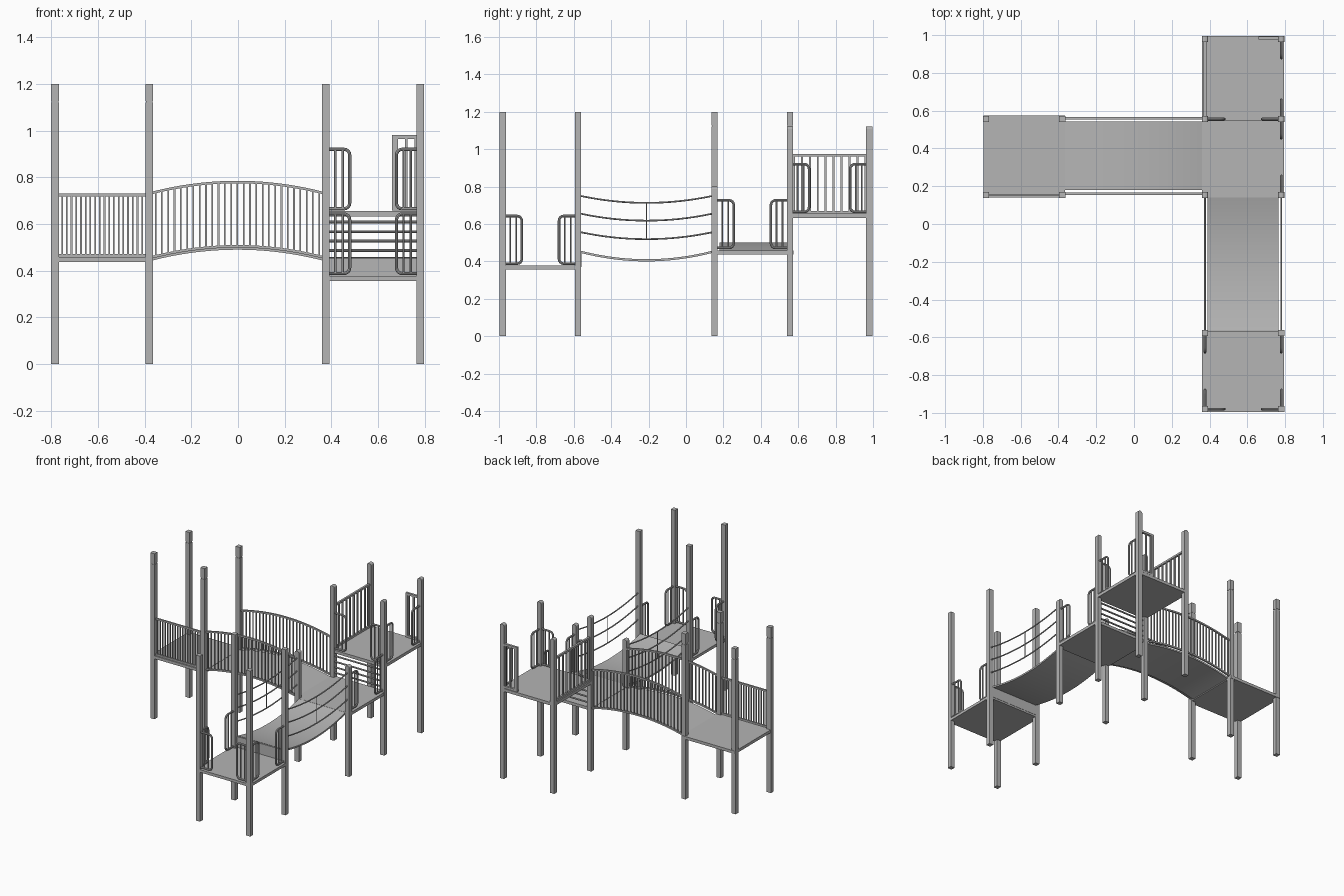
import bpy, bmesh, math
from mathutils import Vector

if "Cube" in bpy.data.objects:
    bpy.data.objects.remove(bpy.data.objects["Cube"])

grey = bpy.data.materials.new("plain grey")
grey.diffuse_color = (0.46, 0.46, 0.46, 1)
grey.use_nodes = True
grey.node_tree.nodes["Principled BSDF"].inputs["Base Color"].default_value = grey.diffuse_color


def finish(name, bm, smooth=False):
    bmesh.ops.recalc_face_normals(bm, faces=bm.faces)
    me = bpy.data.meshes.new(name)
    bm.to_mesh(me)
    bm.free()
    ob = bpy.data.objects.new(name, me)
    bpy.context.collection.objects.link(ob)
    me.materials.append(grey)
    if smooth:
        bpy.ops.object.select_all(action='DESELECT')
        ob.select_set(True)
        bpy.context.view_layer.objects.active = ob
        bpy.ops.object.shade_smooth_by_angle(angle=math.radians(40))
    return ob


def add_box(bm, x0, x1, y0, y1, z0, z1):
    r = bmesh.ops.create_cube(bm, size=1)
    for v in r['verts']:
        v.co = Vector(((x0 + x1) / 2 + v.co.x * (x1 - x0),
                       (y0 + y1) / 2 + v.co.y * (y1 - y0),
                       (z0 + z1) / 2 + v.co.z * (z1 - z0)))
    return r['verts']


def box(name, *d):
    bm = bmesh.new()
    add_box(bm, *d)
    return finish(name, bm)


def add_tube(bm, pts, r, sides=8):
    """Sweep a round section along a path lying in a vertical plane."""
    pts = [Vector(p) for p in pts]
    d = pts[-1] - pts[0]
    for p in pts:
        if d.length < 0.3 and (p - pts[0]).length > d.length:
            d = p - pts[0]
    side = Vector((1, 0, 0)) if all(abs(p.x - pts[0].x) < 1e-5 for p in pts) else Vector((0, 1, 0))
    rings = []
    for i, p in enumerate(pts):
        t = pts[min(i + 1, len(pts) - 1)] - pts[max(i - 1, 0)]
        up = t.cross(side).normalized()
        rings.append([bm.verts.new(p + r * (side * math.cos(a) + up * math.sin(a)))
                      for a in (2 * math.pi * k / sides for k in range(sides))])
    for a, b in zip(rings, rings[1:]):
        for k in range(sides):
            bm.faces.new((a[k], a[(k + 1) % sides], b[(k + 1) % sides], b[k]))
    bm.faces.new(rings[0])
    bm.faces.new(rings[-1])


# posts: name, x, y, height, top style
L, M, P, Q = -0.783, -0.38, 0.376, 0.78
ya, yb, yc, yd, ye = -0.98, -0.577, 0.153, 0.556, 0.98
posts = [(x, y, 1.2, "cap") for x in (L, M) for y in (yc, yd)]
posts += [(x, y, 1.2, "plain") for x in (P, Q) for y in (ya, yb)]
posts += [(x, yc, 0.8, "round") for x in (P, Q)]
posts += [(x, y, 1.12, "round") for x in (P, Q) for y in (yd, ye)]
H = 0.0165
for i, (x, y, h, style) in enumerate(posts):
    bm = bmesh.new()
    body = h - 0.08 if style == "cap" else h
    add_box(bm, x - H, x + H, y - H, y + H, 0, body)
    if style == "round":
        top = [e for e in bm.edges if all(v.co.z > h - 0.01 for v in e.verts)
               and abs(e.verts[0].co.x - e.verts[1].co.x) < 1e-5]
        bmesh.ops.bevel(bm, geom=top, offset=0.013, segments=3, profile=0.5, affect='EDGES')
    if style == "cap":
        add_box(bm, x - H + .002, x + H - .002, y - H + .002, y + H - .002, body, body + 0.006)
        add_box(bm, x - H, x + H, y - H, y + H, body + 0.006, h)
    finish("post_%d" % i, bm)

# platforms
box("left_platform", -0.797, -0.366, 0.14, 0.575, 0.437, 0.458)
box("middle_platform", 0.361, 0.795, 0.14, 0.565, 0.437, 0.458)
box("back_platform", 0.361, 0.795, 0.545, 0.995, 0.633, 0.655)
box("front_platform", 0.361, 0.795, -0.995, -0.562, 0.357, 0.377)
box("step_riser", 0.39, 0.766, -0.57, -0.56, 0.37, 0.455)


def arch(t):
    """0 at both ends (t=-1, 1), 1 in the middle."""
    return 1 - t * t


def sheet(name, axis, a0, a1, b0, b1, zfun, th, n=24):
    bm = bmesh.new()
    rings = []
    for i in range(n + 1):
        t = -1 + 2 * i / n
        a = a0 + (a1 - a0) * i / n
        ring = []
        for b, dz in ((b0, 0), (b1, 0), (b1, th), (b0, th)):
            co = (a, b, zfun(t) + dz) if axis == 'x' else (b, a, zfun(t) + dz)
            ring.append(bm.verts.new(co))
        rings.append(ring)
    for r, s in zip(rings, rings[1:]):
        for k in range(4):
            bm.faces.new((r[k], r[(k + 1) % 4], s[(k + 1) % 4], s[k]))
    bm.faces.new(rings[0])
    bm.faces.new(rings[-1])
    return finish(name, bm, True)


# arched bridge with barred railings
X0, X1 = -0.366, 0.361
sheet("arched_deck", 'x', X0, X1, 0.18, 0.543, lambda t: 0.444 + 0.046 * arch(t), 0.012)
for side, y in (("front", 0.16), ("back", 0.56)):
    for part, z in (("bottom", 0.453), ("top", 0.728)):
        sheet("arch_%s_%s_rail" % (side, part), 'x', X0, X1, y - .006, y + .006,
              lambda t: z + 0.046 * arch(t), 0.011)
    bm = bmesh.new()
    for i in range(27):
        t = -1 + 2 * (i + .5) / 27
        x = (X0 + X1) / 2 + t * (X1 - X0) / 2
        dz = 0.046 * arch(t)
        add_box(bm, x - .0035, x + .0035, y - .0035, y + .0035, 0.46 + dz, 0.732 + dz)
    finish("arch_%s_bars" % side, bm)

# hanging bridge with rope sides
Y0, Y1 = -0.562, 0.14
sheet("hanging_deck", 'y', Y0, Y1, 0.39, 0.764, lambda t: 0.445 - 0.045 * arch(t), 0.012)
for side, x in (("left", P), ("right", Q)):
    bm = bmesh.new()
    for z in (0.75, 0.655, 0.556):
        add_tube(bm, [(x, Y0 + (Y1 - Y0) * i / 16, z - 0.037 * arch(-1 + i / 8))
                      for i in range(17)], 0.0045)
    add_tube(bm, [(x, -0.211, 0.519), (x, -0.211, 0.713)], 0.003)
    finish("rope_side_" + side, bm, True)


def railing(name, axis, c, a0, a1, z0, z1, n, w=0.007, frame=0.012, ends=False):
    """Straight railing along x or y with n bars."""
    bm = bmesh.new()

    def put(p0, p1, half, za, zb):
        if axis == 'x':
            add_box(bm, p0, p1, c - half, c + half, za, zb)
        else:
            add_box(bm, c - half, c + half, p0, p1, za, zb)
    put(a0, a1, frame / 2, z0, z0 + frame)
    put(a0, a1, frame / 2, z1 - frame, z1)
    for i in range(n):
        p = a0 + (a1 - a0) * (i + .5) / n
        put(p - w / 2, p + w / 2, w / 2, z0 + frame / 2, z1 - frame / 2)
    if ends:
        put(a0, a0 + frame, frame / 2, z0, z1)
        put(a1 - frame, a1, frame / 2, z0, z1)
    finish(name, bm)


railing("left_platform_railing", 'x', 0.153, L, M, 0.459, 0.73, 20)
railing("back_platform_railing", 'y', P, yd, ye, 0.656, 0.974, 10, 0.01, 0.014)
railing("back_short_railing", 'x', 0.985, 0.66, Q, 0.657, 0.98, 3, 0.01, 0.016, True)

# ladder-like bars between the middle and back platforms
bm = bmesh.new()
for z in (0.487, 0.527, 0.567, 0.608):
    add_tube(bm, [(P, yd, z), (Q, yd, z)], 0.006)
finish("step_barrier_bars", bm, True)


def handle(name, axis, c, post, d, z0):
    """Rounded loop handle beside a post, reaching out in direction d."""
    w, h, r = 0.102, 0.255, 0.025
    prof = [(0, 0)]
    for cz, a0 in ((r, -90), (h - r, 0)):
        for k in range(5):
            a = math.radians(a0 + 22.5 * k)
            prof.append((w - r + r * math.cos(a), cz + r * math.sin(a)))
    prof.append((0, h))

    def at(u, z):
        p = post + d * u
        return (p, c, z0 + z) if axis == 'x' else (c, p, z0 + z)
    bm = bmesh.new()
    add_tube(bm, [at(*q) for q in prof], 0.007)
    for u in (0.04, 0.072):
        add_tube(bm, [at(u, 0), at(u, h)], 0.005, 6)
    finish(name, bm, True)


# handles: pairs along one side of a platform
pairs = [("front_platform_front", 'x', ya, P, Q, 0.388),
         ("front_platform_left", 'y', P, ya, yb, 0.388),
         ("front_platform_right", 'y', Q, ya, yb, 0.388),
         ("middle_platform_right", 'y', Q, yc, yd, 0.472),
         ("back_platform_right", 'y', Q, yd, ye, 0.665),
         ("back_platform_inner", 'x', yd, P, Q, 0.665)]
for n, ax, c, a, b, z in pairs:
    handle(n + "_handle_1", ax, c, a, 1, z)
    handle(n + "_handle_2", ax, c, b, -1, z)
